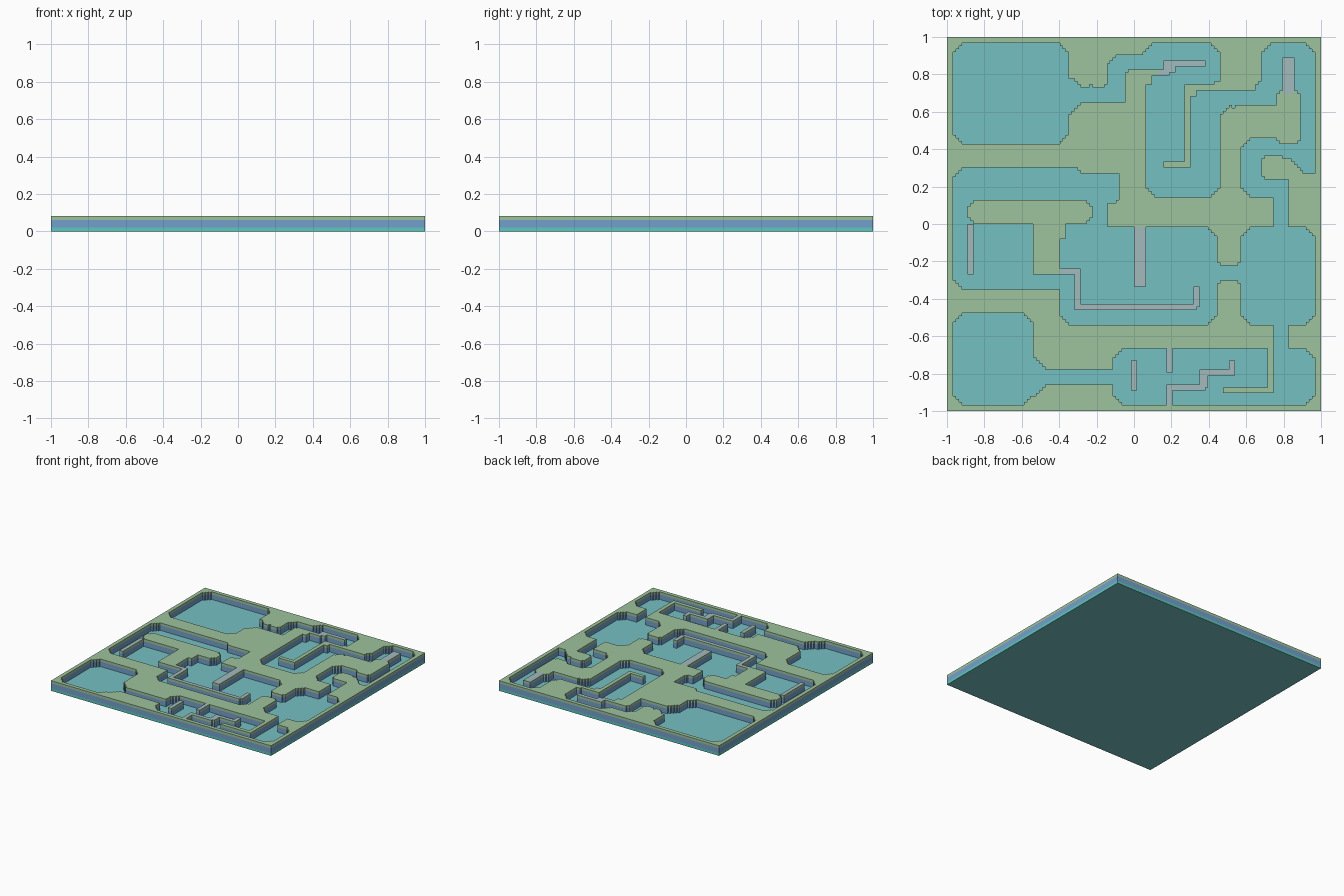
import bpy, bmesh

if "Cube" in bpy.data.objects:
    bpy.data.objects.remove(bpy.data.objects["Cube"], do_unlink=True)

N = 126                              # cells along one side
CELL = 2.0 / N
FLOOR, BAND, TOP = 0.021, 0.062, 0.083
WATER, LAND, STONE = 0, 1, 2


def srgb(r, g, b):
    return tuple(((c / 255 + 0.055) / 1.055) ** 2.4 for c in (r, g, b)) + (1.0,)


def material(name, colour):
    m = bpy.data.materials.new(name)
    m.use_nodes = True
    m.diffuse_color = colour
    m.node_tree.nodes["Principled BSDF"].inputs["Base Color"].default_value = colour
    return m


floor_mat = material("floor_teal", srgb(117, 192, 194))
base_mat = material("base_teal", srgb(92, 200, 190))
blue_mat = material("wall_blue", srgb(116, 160, 204))
green_mat = material("top_green", srgb(157, 194, 157))
grey_mat = material("thin_wall_grey", srgb(162, 186, 188))

grid = [[LAND] * N for _ in range(N)]


def paint(kind, rects):
    """Fill cells inside each rectangle (x0, y0, x1, y1, corner cut)."""
    for x0, y0, x1, y1, cut in rects:
        for j in range(max(y0, 0), min(y1, N)):
            for i in range(max(x0, 0), min(x1, N)):
                dx = min(i + 0.5 - x0, x1 - i - 0.5)
                dy = min(j + 0.5 - y0, y1 - j - 0.5)
                if dx + dy >= cut:
                    grid[j][i] = kind


# Sunken rooms
paint(WATER, [
    (2, 90, 41, 124, 4), (66, 110, 92, 124, 4), (54, 104, 70, 120, 4),
    (67, 72, 92, 116, 4), (106, 103, 124, 124, 4), (99, 72, 113, 92, 4),
    (110, 80, 124, 92, 1), (2, 41, 49, 82, 4), (40, 70, 58, 82, 2),
    (38, 29, 91, 62, 4), (99, 29, 124, 62, 4), (2, 2, 29, 33, 4),
    (56, 2, 118, 21, 4), (110, 2, 124, 21, 4),
])
# Passages between rooms
paint(WATER, [
    (41, 94, 60, 112, 0), (88, 95, 97, 108, 0), (92, 103, 112, 108, 0),
    (103, 107, 110, 111, 3), (119, 84, 124, 110, 0), (49, 60, 54, 75, 0),
    (89, 42, 101, 51, 0), (110, 19, 115, 32, 0), (20, 9, 60, 14, 0),
    (20, 5, 33, 18, 4),
])
# Solid headlands and islands left standing
paint(LAND, [
    (41, 109, 52, 130, 5), (48, 109, 54, 130, 2), (41, 80, 66, 104, 5),
    (60, 90, 67, 115, 2), (62, 113, 71, 115, 0), (66, 110, 69, 114, 0),
    (80, 108, 96, 110, 0), (90, 108, 93, 111, 1), (80, 82, 82, 110, 0),
    (82, 106, 84, 109, 0), (73, 82, 82, 84, 0), (92, 72, 99, 103, 4),
    (111, 90, 119, 108, 2), (106, 78, 114, 86, 2), (110, 70, 120, 86, 6),
    (7, 63, 49, 71, 3), (29, 46, 38, 66, 0), (36, 58, 40, 64, 0),
    (91, 49, 99, 66, 2), (91, 24, 99, 44, 2), (108, 6, 110, 22, 0),
    (93, 6, 110, 8, 0),
])
# East corridor
paint(WATER, [(110, 58, 115, 78, 0)])
# Thin stone walls
paint(STONE, [
    (71, 113, 75, 115, 0), (73, 114, 77, 118, 0), (73, 116, 87, 118, 0),
    (113, 107, 117, 119, 0), (7, 46, 9, 63, 0), (63, 42, 67, 62, 1),
    (38, 46, 45, 48, 0), (43, 34, 45, 48, 0), (43, 34, 84, 36, 0),
    (83, 35, 85, 42, 0), (62, 7, 64, 17, 0), (74, 13, 76, 21, 0),
    (74, 2, 76, 9, 0), (74, 7, 87, 9, 0), (85, 8, 88, 14, 0),
    (85, 12, 97, 14, 0), (95, 12, 97, 17, 0),
])


def kind_at(i, j):
    return grid[j][i] if 0 <= i < N and 0 <= j < N else WATER


def build(name, mats, faces):
    """Make an object from (corner list, material index) and merge flat faces."""
    bm = bmesh.new()
    for corners, index in faces:
        f = bm.faces.new([bm.verts.new((x * CELL - 1, y * CELL - 1, z)) for x, y, z in corners])
        f.material_index = index
    bmesh.ops.remove_doubles(bm, verts=bm.verts, dist=0.0005)
    bmesh.ops.dissolve_limit(bm, angle_limit=0.02, verts=bm.verts, edges=bm.edges,
                             delimit={'MATERIAL'})
    mesh = bpy.data.meshes.new(name)
    bm.to_mesh(mesh)
    bm.free()
    for m in mats:
        mesh.materials.append(m)
    obj = bpy.data.objects.new(name, mesh)
    bpy.context.collection.objects.link(obj)
    return obj


# Raised ground: tops plus two colour bands on every exposed side
ground, floor = [], []
for j in range(N):
    for i in range(N):
        ring = [(i, j), (i + 1, j), (i + 1, j + 1), (i, j + 1)]
        kind = grid[j][i]
        if kind == WATER:
            floor.append(([(x, y, FLOOR) for x, y in ring], 0))
            continue
        ground.append(([(x, y, TOP) for x, y in ring], 1 if kind == LAND else 2))
        for k, (di, dj) in enumerate([(0, -1), (1, 0), (0, 1), (-1, 0)]):
            if kind_at(i + di, j + dj) == WATER:
                (ax, ay), (bx, by) = ring[k], ring[(k + 1) % 4]
                for lo, hi, index in ((FLOOR, BAND, 0), (BAND, TOP, 1)):
                    ground.append(([(ax, ay, lo), (bx, by, lo), (bx, by, hi), (ax, ay, hi)], index))
build("maze_walls", [blue_mat, green_mat, grey_mat], ground)
build("maze_floor", [floor_mat], floor)

# Base slab: underside and rim
rim = [(0, 0), (N, 0), (N, N), (0, N)]
base = [([(x, y, 0) for x, y in reversed(rim)], 0)]
for (ax, ay), (bx, by) in zip(rim, rim[1:] + rim[:1]):
    base.append(([(ax, ay, 0), (bx, by, 0), (bx, by, FLOOR), (ax, ay, FLOOR)], 1))
build("base_slab", [floor_mat, base_mat], base)
